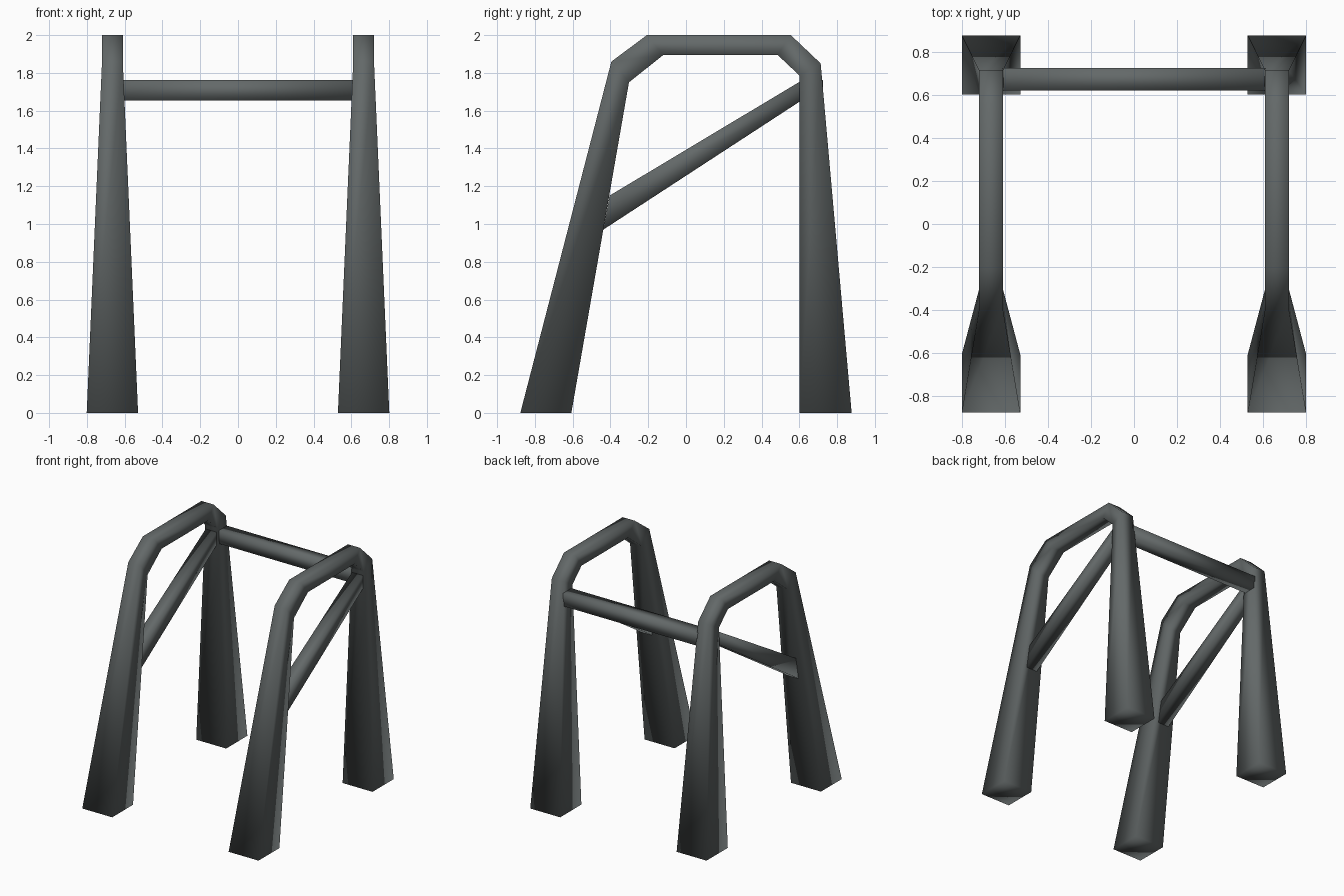
import bpy, bmesh

if "Cube" in bpy.data.objects:
    bpy.data.objects.remove(bpy.data.objects["Cube"])

grey = bpy.data.materials.new("dark slate grey")
grey.diffuse_color = (0.125, 0.14, 0.14, 1)
grey.use_nodes = True
grey.node_tree.nodes["Principled BSDF"].inputs["Base Color"].default_value = grey.diffuse_color


def sweep(name, sections, smooth=True):
    """Loft through a list of four-point sections and cap both ends."""
    bm = bmesh.new()
    rings = [[bm.verts.new(p) for p in s] for s in sections]
    for a, b in zip(rings, rings[1:]):
        for i in range(4):
            j = (i + 1) % 4
            bm.faces.new((a[i], a[j], b[j], b[i]))
    bm.faces.new(rings[0])
    bm.faces.new(rings[-1])
    bmesh.ops.recalc_face_normals(bm, faces=bm.faces)
    for f in bm.faces:
        f.smooth = smooth
    me = bpy.data.meshes.new(name)
    bm.to_mesh(me)
    bm.free()
    me.materials.append(grey)
    ob = bpy.data.objects.new(name, me)
    bpy.context.collection.objects.link(ob)
    return ob


def section(cx, hw, outer, inner):
    """Rectangle across x joining an outer and an inner (y, z) point."""
    return [(cx - hw, *outer), (cx + hw, *outer), (cx + hw, *inner), (cx - hw, *inner)]


# Arch path: half width, outer (y, z), inner (y, z)
ARCH = [
    (0.136, (-0.877, 0), (-0.607, 0)),
    (0.055, (-0.395, 1.86), (-0.302, 1.75)),
    (0.055, (-0.207, 2.0), (-0.12, 1.895)),
    (0.055, (0.555, 2.0), (0.485, 1.895)),
    (0.055, (0.713, 1.85), (0.602, 1.785)),
    (0.136, (0.877, 0), (0.602, 0)),
]
# Diagonal brace: upper and lower points at each end
BRACE = [
    (0.05, (-0.405, 1.15), (-0.438, 0.97)),
    (0.05, (0.605, 1.755), (0.605, 1.65)),
]

for side, s in (("left", -1), ("right", 1)):
    cx = 0.665 * s
    sweep(side + "_arch_legs", [section(cx, *p) for p in ARCH])
    sweep(side + "_diagonal_brace", [section(cx, *p) for p in BRACE])

# Rear bar joining the two arches
sweep("rear_crossbar", [
    [(x, 0.62, 1.655), (x, 0.725, 1.655), (x, 0.725, 1.762), (x, 0.62, 1.762)]
    for x in (-0.612, 0.612)])
